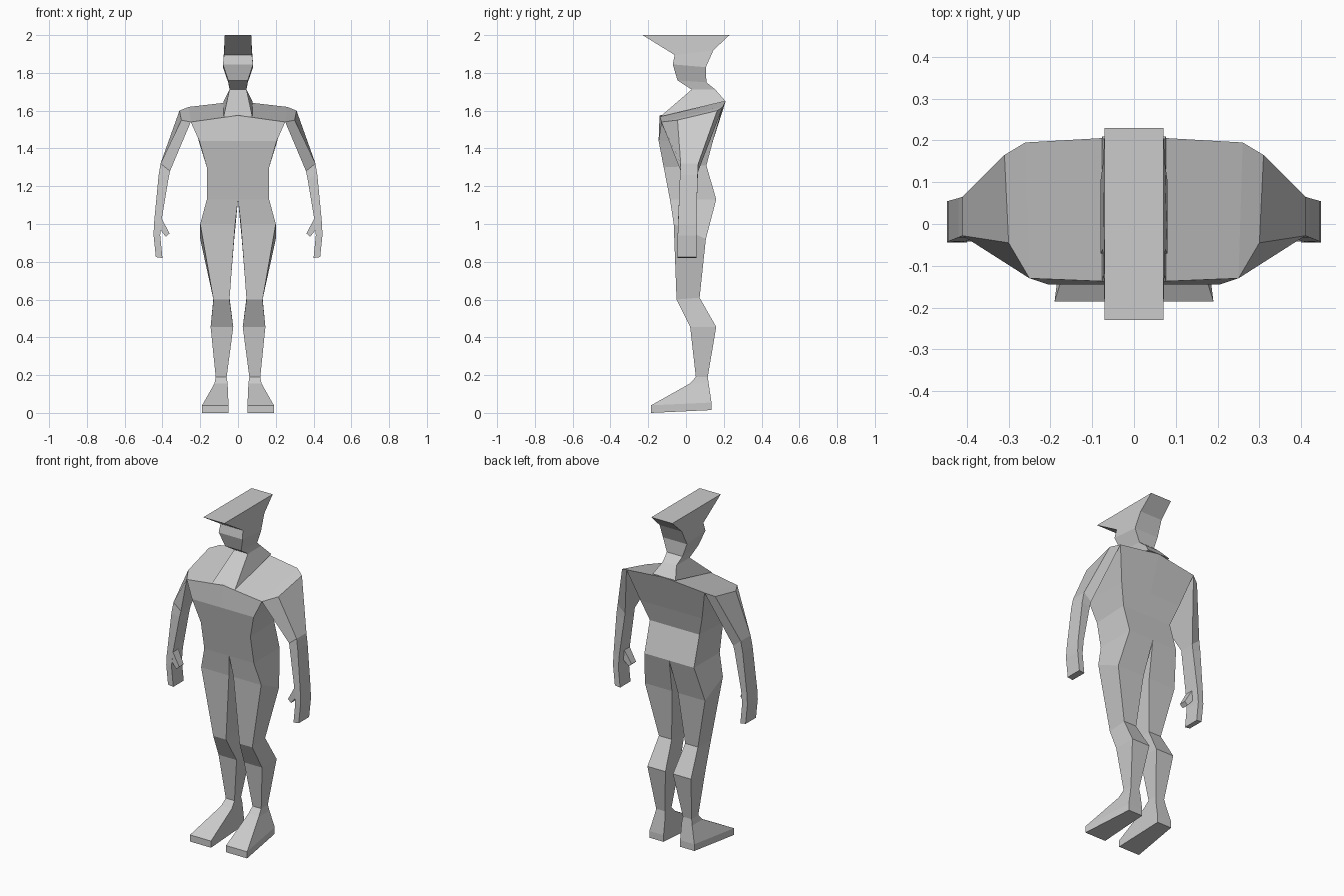
import bpy, bmesh

if "Cube" in bpy.data.objects:
    bpy.data.objects.remove(bpy.data.objects["Cube"])


def ring(xi, xo, yf, yb, zf, zb, xib=None, xob=None):
    """Four-sided section: inner/outer x, front/back y and z."""
    xib = xi if xib is None else xib
    xob = xo if xob is None else xob
    return [(xi, yf, zf), (xo, yf, zf), (xob, yb, zb), (xib, yb, zb)]


def limb_ring(xi, xo, yf, yb, zi, zo):
    """Section tilted sideways: inner and outer edges at different heights."""
    return [(xi, yf, zi), (xo, yf, zo), (xo, yb, zo), (xi, yb, zi)]


def loft(name, rings, mirror=False):
    bm = bmesh.new()
    loops = [[bm.verts.new(p) for p in r] for r in rings]
    for a, b in zip(loops, loops[1:]):
        for i in range(4):
            j = (i + 1) % 4
            bm.faces.new((a[i], a[j], b[j], b[i]))
    bm.faces.new(loops[0][::-1])
    bm.faces.new(loops[-1])
    bmesh.ops.recalc_face_normals(bm, faces=bm.faces)
    me = bpy.data.meshes.new(name)
    bm.to_mesh(me)
    bm.free()
    ob = bpy.data.objects.new(name, me)
    bpy.context.collection.objects.link(ob)
    if mirror:
        ob.modifiers.new("Mirror", 'MIRROR').use_mirror_merge = False
    return ob


# Feet, legs and torso as one half, mirrored
chest_front = (0.25, -0.13, 1.54)
chest_back = (0.26, 0.195, 1.62)
body = [ring(*r) for r in (
    (.05, .19, -.185, .135, 0, .015, .055, .15),
    (.05, .19, -.185, .135, .04, .055, .055, .15),
    (.055, .125, .02, .12, .155, .155),
    (.06, .118, .052, .115, .19, .19),
    (.025, .145, .022, .16, .455, .455),
    (.045, .13, -.05, .072, .60, .61),
    (.015, .2, -.065, .105, 1.0, .92, .02, .2),
    (0, .165, -.085, .16, 1.13, 1.13),
    (0, .165, -.118, .108, 1.3, 1.31),
    (0, .205, -.145, .14, 1.44, 1.43),
)]
body.append([(0, -.14, 1.575), chest_front, chest_back, (0, .21, 1.65)])
loft("body_and_legs", body, True)

# Arms, sharing the shoulder corners of the torso
arm = [[chest_front, (.3, -.045, 1.55), (.31, .165, 1.6), chest_back]]
arm += [limb_ring(*r) for r in (
    (.36, .41, -.028, .065, 1.28, 1.32),
    (.368, .42, -.032, .062, 1.24, 1.26),
    (.405, .445, -.042, .055, 1.02, 1.0),
    (.412, .447, -.044, .055, .94, .94),
    (.4, .435, -.044, .055, .82, .825),
)]
loft("arm", arm, True)

# Thumbs
loft("thumb", [limb_ring(.405, .412, -.042, .01, 1.03, .97),
               limb_ring(.362, .382, -.042, 0, .95, .932)], True)

# Neck, head and peaked flat-topped crown
head = [ring(-w, w, *r) for w, *r in (
    (.076, -.137, .209, 1.568, 1.65),
    (.045, .03, .155, 1.712, 1.712),
    (.052, -.045, .108, 1.76, 1.75),
    (.08, -.07, .105, 1.845, 1.83),
    (.074, -.06, .145, 1.895, 1.92),
    (.07, -.23, .23, 2.0, 2.0),
)]
loft("neck_and_head", head)
